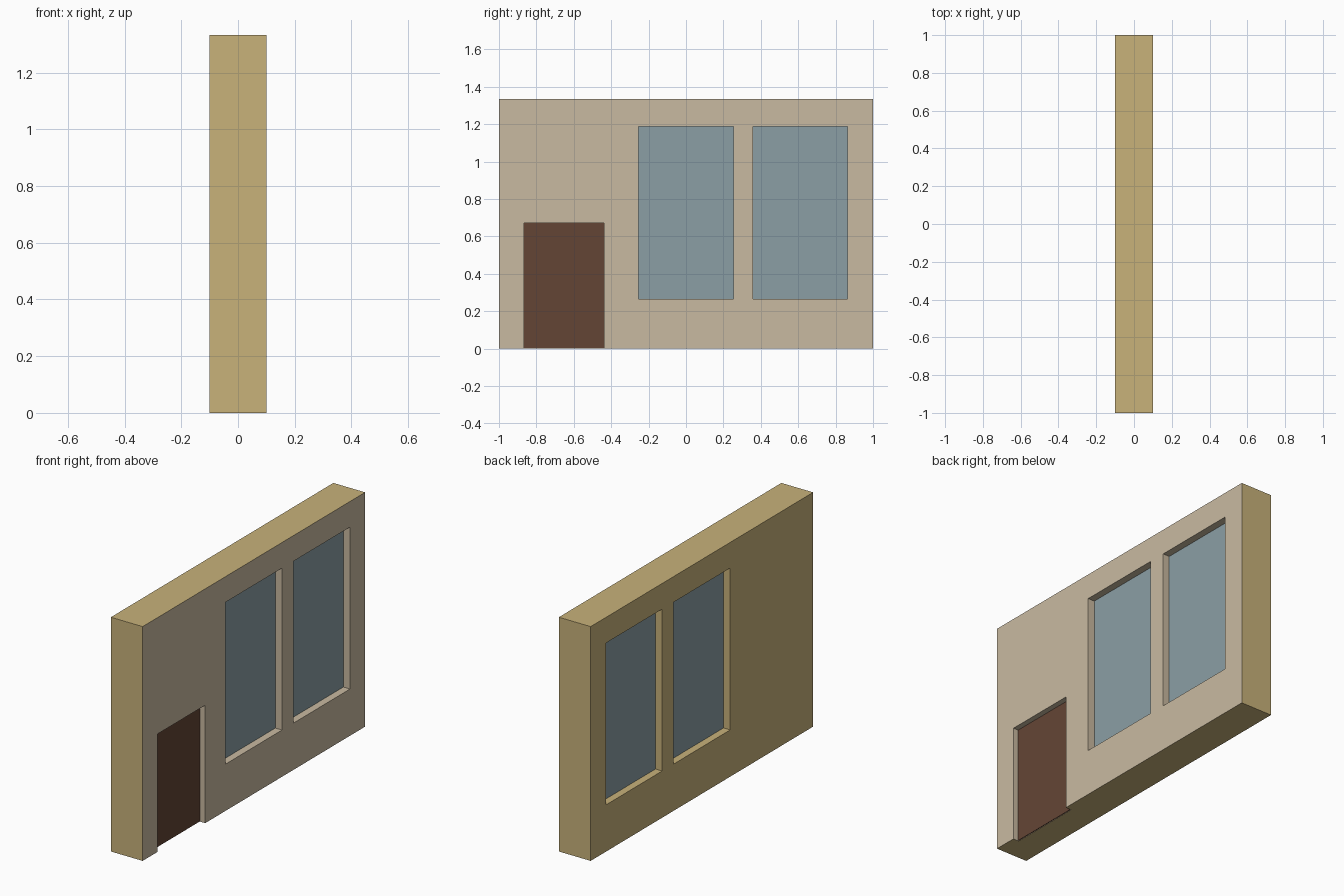
import bpy, bmesh

if "Cube" in bpy.data.objects:
    bpy.data.objects.remove(bpy.data.objects["Cube"])

H, T = 1.333, 0.1           # wall height, half thickness
GLASS = 0.058               # half thickness of the panes
DOOR_FLOOR = 0.064          # back of the door recess
WINDOWS = [(-0.255, 0.253), (0.357, 0.864)]
WIN_Z = (0.266, 1.187)
DOOR_Y, DOOR_TOP = (-0.866, -0.438), 0.671


def material(name, rgb):
    lin = [(c / 255 / 12.92) if c < 11 else ((c / 255 + 0.055) / 1.055) ** 2.4 for c in rgb]
    m = bpy.data.materials.new(name)
    m.diffuse_color = (*lin, 1)
    m.use_nodes = True
    m.node_tree.nodes["Principled BSDF"].inputs["Base Color"].default_value = m.diffuse_color
    return m


tan = material("tan_plaster", (200, 178, 122))
beige = material("beige_facade", (201, 186, 161))
glass = material("blue_grey_glass", (139, 159, 165))
brown = material("brown_door", (100, 69, 53))


def box(name, x, y, z, *mats):
    bm = bmesh.new()
    bmesh.ops.create_cube(bm, size=1)
    for v in bm.verts:
        v.co = [r[0] if c < 0 else r[1] for c, r in zip(v.co, (x, y, z))]
    me = bpy.data.meshes.new(name)
    bm.to_mesh(me)
    bm.free()
    for m in mats:
        me.materials.append(m)
    ob = bpy.data.objects.new(name, me)
    bpy.context.collection.objects.link(ob)
    return ob


# Wall with window openings and a door recess on the +x side
wall = box("wall", (-T, T), (-1, 1), (0, H), tan, beige)
cutters = [box("window_cutter", (-0.3, 0.3), y, WIN_Z) for y in WINDOWS]
cutters.append(box("door_cutter", (DOOR_FLOOR, 0.3), DOOR_Y, (-0.2, DOOR_TOP)))
for c in cutters:
    c.hide_render = True
    mod = wall.modifiers.new("cut", 'BOOLEAN')
    mod.operation = 'DIFFERENCE'
    mod.solver = 'EXACT'
    mod.object = c
bpy.context.view_layer.update()
cut = wall.evaluated_get(bpy.context.evaluated_depsgraph_get())
bm = bmesh.new()
bm.from_mesh(cut.to_mesh())
cut.to_mesh_clear()
wall.modifiers.clear()
for c in cutters:
    bpy.data.objects.remove(c, do_unlink=True)


def is_reveal(f):
    c = f.calc_center_median()
    return abs(f.normal.x) < 0.5 and abs(c.y) < 0.99 and 0.01 < c.z < H - 0.01


# Split the reveals at mid wall; facade side is beige, the rest tan
bm.normal_update()
reveals = [f for f in bm.faces if is_reveal(f)]
edges = list({e for f in reveals for e in f.edges})
verts = list({v for f in reveals for v in f.verts})
bmesh.ops.bisect_plane(bm, geom=verts + edges + reveals, plane_co=(0, 0, 0), plane_no=(1, 0, 0))
bm.normal_update()
for f in bm.faces:
    front = f.normal.x > 0.5 or (is_reveal(f) and f.calc_center_median().x > 0)
    f.material_index = 1 if front else 0
bm.to_mesh(wall.data)
bm.free()

# Panes and door panel
for i, y in enumerate(WINDOWS):
    box(f"window_pane_{i + 1}", (-GLASS, GLASS), y, WIN_Z, glass)
box("door_panel", (DOOR_FLOOR, DOOR_FLOOR + 0.004), DOOR_Y, (0.002, DOOR_TOP), brown)
